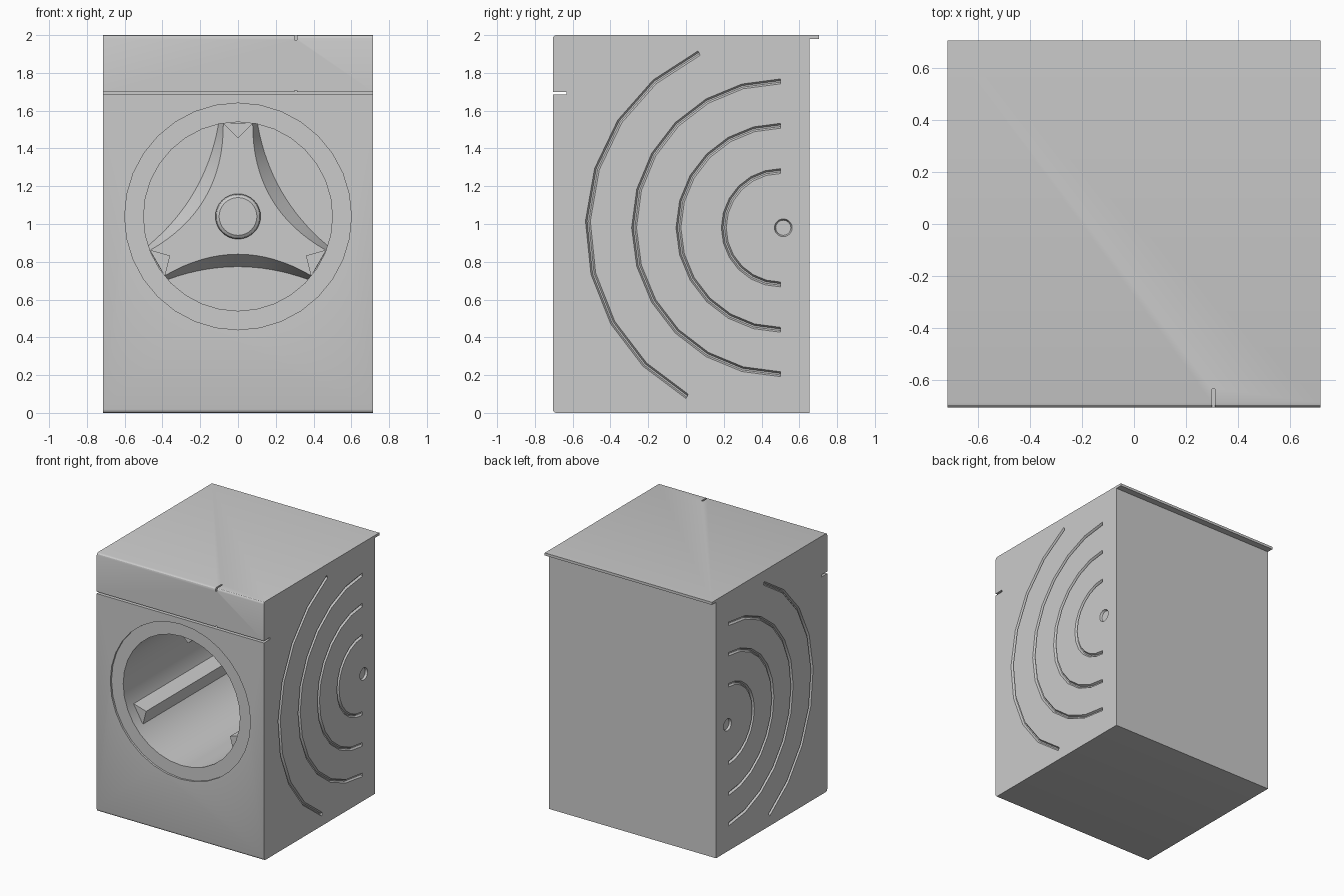
import bpy, bmesh, math
from mathutils import Matrix, Vector

if "Cube" in bpy.data.objects:
    bpy.data.objects.remove(bpy.data.objects["Cube"])

grey = bpy.data.materials.new("appliance grey")
grey.use_nodes = True
colour = (0.6, 0.6, 0.6, 1)
grey.diffuse_color = colour
grey.node_tree.nodes["Principled BSDF"].inputs["Base Color"].default_value = colour

CENTRE = 1.04          # height of the drum axis
BACK = 0.55            # drum back wall


def make(name, bm):
    bmesh.ops.recalc_face_normals(bm, faces=bm.faces)
    mesh = bpy.data.meshes.new(name)
    bm.to_mesh(mesh)
    bm.free()
    mesh.materials.append(grey)
    ob = bpy.data.objects.new(name, mesh)
    bpy.context.collection.objects.link(ob)
    return ob


def loft(name, loops):
    """Skin a list of equal closed loops and cap both ends."""
    bm = bmesh.new()
    rings = [[bm.verts.new(p) for p in loop] for loop in loops]
    n = len(rings[0])
    for a, b in zip(rings, rings[1:]):
        for i in range(n):
            j = (i + 1) % n
            bm.faces.new((a[i], a[j], b[j], b[i]))
    bm.faces.new(rings[0])
    bm.faces.new(rings[-1])
    return make(name, bm)


def disc(r, y, n):
    return [(r * math.sin(2 * math.pi * i / n), y, CENTRE + r * math.cos(2 * math.pi * i / n))
            for i in range(n)]


def box(name, lo, hi):
    bm = bmesh.new()
    bmesh.ops.create_cube(bm, size=1)
    size = Vector(hi) - Vector(lo)
    mid = (Vector(hi) + Vector(lo)) / 2
    bm.transform(Matrix.Translation(mid) @ Matrix.Diagonal((*size, 1)))
    return make(name, bm)


def smooth(ob):
    bpy.ops.object.select_all(action='DESELECT')
    ob.select_set(True)
    bpy.context.view_layer.objects.active = ob
    bpy.ops.object.shade_smooth_by_angle(angle=math.radians(30))


# Cabinet: side profile with rounded front edges, panel gap and rear lip
def corner(z, sign, r=0.018):
    return [(-0.705 + r - r * math.cos(a), z + sign * (r - r * math.sin(a)))
            for a in (math.radians(30 * k) for k in range(4))]


profile = ([(0.655, 0)] + corner(0, 1)[::-1]
           + [(-0.705, 1.685), (-0.633, 1.685), (-0.633, 1.7), (-0.705, 1.7)]
           + corner(2, -1) + [(0.705, 2), (0.705, 1.98), (0.655, 1.98)])
cabinet = loft("cabinet", [[(x, y, z) for y, z in profile] for x in (-0.716, 0.716)])

# Cutters for the door opening, handle slots and side grooves
cutters = [
    loft("door_recess_cutter", [disc(0.6, -0.8, 32), disc(0.6, -0.69, 32)]),
    loft("drum_cutter", [disc(0.5, -0.8, 32), disc(0.5, BACK, 32)]),
    box("lid_slot_cutter", (0.3, -0.8, 1.975), (0.312, -0.633, 2.1)),
    box("panel_slot_cutter", (0.3, -0.8, 1.69), (0.312, -0.633, 1.708)),
]


def groove(side, radius, start, end):
    loops = []
    steps = max(2, round((end - start) / 15))
    for k in range(steps + 1):
        a = math.radians(start + (end - start) * k / steps)
        loops.append([(side * (0.716 + dx), 0.5 + (radius + dr) * math.cos(a),
                       0.98 + (radius + dr) * math.sin(a))
                      for dx, dr in ((0.01, -0.013), (0, -0.013), (-0.015, -0.004),
                                     (-0.015, 0.004), (0, 0.013), (0.01, 0.013))])
    return loft("groove_cutter", loops)


def dimple(side):
    return loft("dimple_cutter", [
        [(side * (0.716 + dx), 0.515 + r * math.cos(a), 0.98 + r * math.sin(a))
         for a in (2 * math.pi * k / 24 for k in range(24))]
        for dx, r in ((0.01, 0.047), (0, 0.047), (-0.015, 0.04))])


for side in (-1, 1):
    for radius in (0.3, 0.54, 0.775):
        cutters.append(groove(side, radius, 90, 270))
    cutters.append(groove(side, 1.02, 115, 241))
    cutters.append(dimple(side))

for cutter in cutters:
    mod = cabinet.modifiers.new("cut", 'BOOLEAN')
    mod.operation = 'DIFFERENCE'
    mod.solver = 'EXACT'
    mod.object = cutter
bpy.context.view_layer.objects.active = cabinet
for mod in list(cabinet.modifiers):
    bpy.ops.object.modifier_apply(modifier=mod.name)
for cutter in cutters:
    bpy.data.objects.remove(cutter)
smooth(cabinet)


# Three-armed raised spider on the drum back wall
def spider_loop(y, half, middle, sag):
    pts = []
    for turn in range(3):
        a = math.radians(120 * turn)
        for k in range(-8, 9):
            t = k / 8
            x, z = half * t, -middle - sag * t * t
            pts.append((x * math.cos(a) - z * math.sin(a), y,
                        CENTRE + x * math.sin(a) + z * math.cos(a)))
    return pts


smooth(loft("drum_spider", [spider_loop(BACK + 0.005, 0.37, 0.27, 0.065),
                            spider_loop(BACK - 0.08, 0.39, 0.2, 0.115)]))

# Rounded hub at the middle of the spider
smooth(loft("drum_hub", [disc(r, BACK - d, 32) for r, d in
                         ((0.12, 0.075), (0.12, 0.1), (0.114, 0.115), (0.1, 0.125))]))

# Triangular lifters along the drum wall
for name, angle in (("top_lifter", 90), ("right_lifter", 210), ("left_lifter", 330)):
    section = [(0.5, angle - 9.3), (0.415, angle), (0.5, angle + 9.3)]
    loft(name, [[(r * math.cos(math.radians(a)), y, CENTRE + r * math.sin(math.radians(a)))
                 for r, a in section] for y in (-0.61, BACK - 0.07)])
